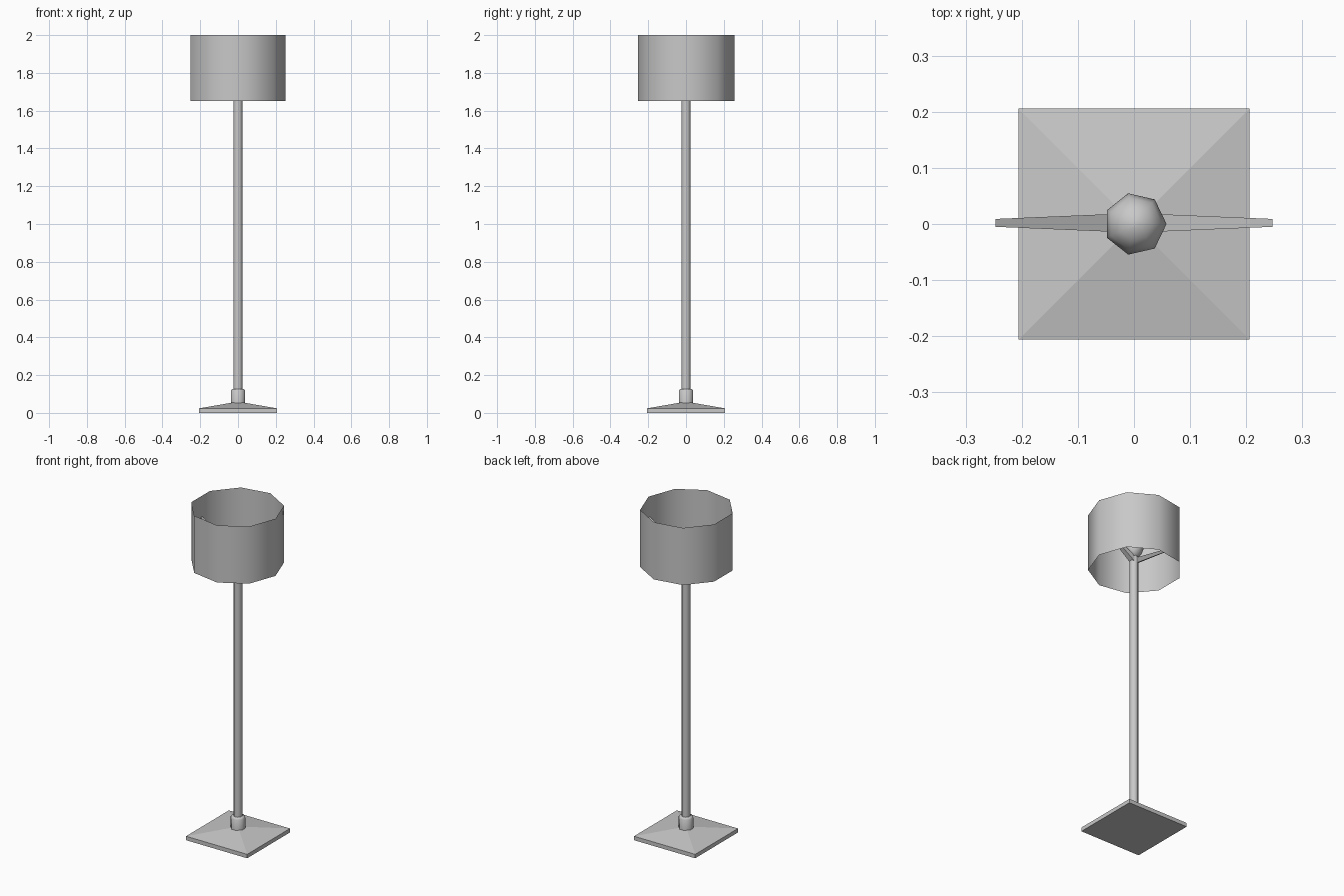
import bpy, bmesh, math
from mathutils import Vector

cube = bpy.data.objects.get("Cube")
if cube:
    bpy.data.objects.remove(cube, do_unlink=True)

grey = bpy.data.materials.new("plain_grey")
grey.use_nodes = True
colour = (0.58, 0.58, 0.58, 1)
grey.diffuse_color = colour
grey.node_tree.nodes["Principled BSDF"].inputs["Base Color"].default_value = colour


def finish(name, bm, smooth_angle=None, recalc=True):
    if recalc:
        bmesh.ops.recalc_face_normals(bm, faces=bm.faces)
    mesh = bpy.data.meshes.new(name)
    bm.to_mesh(mesh)
    bm.free()
    mesh.materials.append(grey)
    obj = bpy.data.objects.new(name, mesh)
    bpy.context.collection.objects.link(obj)
    if smooth_angle:
        bpy.ops.object.select_all(action='DESELECT')
        obj.select_set(True)
        bpy.context.view_layer.objects.active = obj
        bpy.ops.object.shade_smooth_by_angle(angle=math.radians(smooth_angle))
    return obj


def lathe(name, profile, sides, centre=(0, 0), capped=True, turn=0, smooth_angle=60):
    """Stack rings of (radius, height) and join them with quads."""
    bm = bmesh.new()
    rings = []
    for radius, z in profile:
        angles = [turn + math.tau * i / sides for i in range(sides)]
        rings.append([bm.verts.new((centre[0] + radius * math.cos(a),
                                    centre[1] + radius * math.sin(a), z)) for a in angles])
    for low, high in zip(rings, rings[1:]):
        for i in range(sides):
            j = (i + 1) % sides
            bm.faces.new((low[i], low[j], high[j], high[i]))
    if capped:
        bm.faces.new(rings[0][::-1])
        bm.faces.new(rings[-1])
    return finish(name, bm, smooth_angle, recalc=capped)


# Square foot with a shallow pyramid top
half = 0.206 * math.sqrt(2)
lathe("base", [(half, 0), (half, 0.024), (0.03, 0.056)], 4,
      turn=math.pi / 4, smooth_angle=None)

# Collar and pole
lathe("collar", [(0.041, 0.045), (0.041, 0.118), (0.034, 0.127)], 8, turn=math.pi / 8)
lathe("pole", [(0.025, 0.1), (0.025, 1.74)], 8, turn=math.pi / 8)

# Faceted bulb flaring out of the pole
lathe("bulb", [(0.024, 1.727), (0.045, 1.757), (0.056, 1.79),
               (0.048, 1.82), (0.03, 1.84), (0.008, 1.848)], 7, centre=(0.002, 0))

# Tapered arms rising from the pole to the shade
for name, side in (("left_arm", 1), ("right_arm", -1)):
    bm = bmesh.new()
    ends = []
    for x, z, w in ((0.01, 1.71, 0.017), (0.247, 1.87, 0.007)):
        middle = Vector((side * x, 0.002, z))
        ends.append([bm.verts.new(middle + Vector((0, w * a, w * b)))
                     for a, b in ((-1, -1), (1, -1), (1, 1), (-1, 1))])
    for i in range(4):
        j = (i + 1) % 4
        bm.faces.new((ends[0][i], ends[0][j], ends[1][j], ends[1][i]))
    bm.faces.new(ends[0])
    bm.faces.new(ends[1])
    finish(name, bm)

# Open nine-sided shade
lathe("shade", [(0.26, 1.652), (0.26, 2.0)], 9, centre=(-0.008, 0.001), capped=False)
